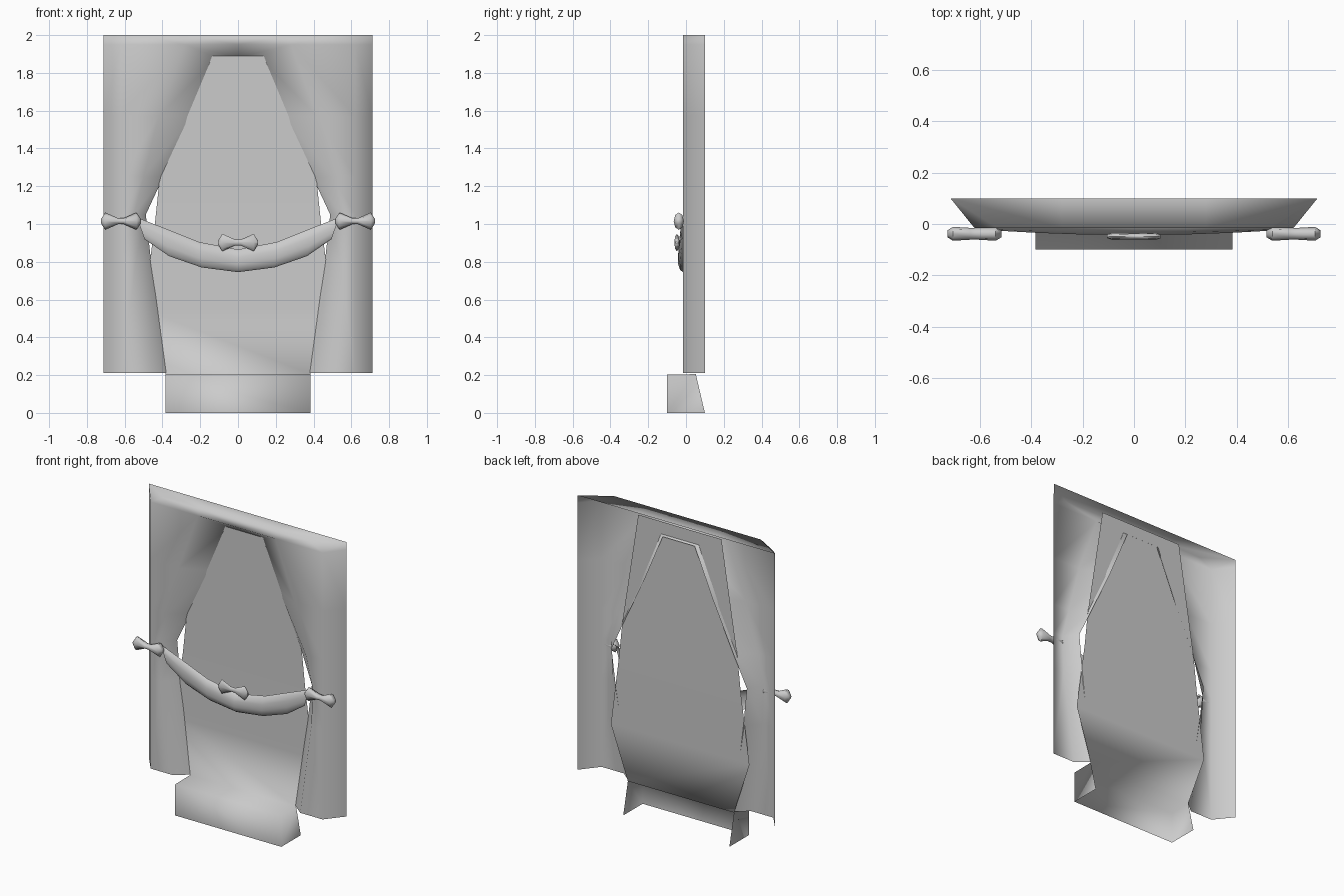
import bpy, bmesh, math

if "Cube" in bpy.data.objects:
    bpy.data.objects.remove(bpy.data.objects["Cube"])


def finish(name, bm, angle=None):
    bmesh.ops.remove_doubles(bm, verts=bm.verts, dist=0.0005)
    bmesh.ops.recalc_face_normals(bm, faces=bm.faces)
    mesh = bpy.data.meshes.new(name)
    bm.to_mesh(mesh)
    bm.free()
    obj = bpy.data.objects.new(name, mesh)
    bpy.context.collection.objects.link(obj)
    for p in mesh.polygons:
        p.use_smooth = True
    if angle:
        bpy.context.view_layer.objects.active = obj
        obj.select_set(True)
        bpy.ops.object.shade_smooth_by_angle(angle=math.radians(angle))
        obj.select_set(False)
    return obj


def loft(bm, rows, closed=False, caps=False):
    """Bridge consecutive rows of points with quads."""
    vs = [[bm.verts.new(p) for p in r] for r in rows]
    n = len(rows[0])
    for a, b in zip(vs, vs[1:]):
        for i in range(n if closed else n - 1):
            j = (i + 1) % n
            bm.faces.new((a[i], a[j], b[j], b[i]))
    if caps:
        bm.faces.new(vs[0])
        bm.faces.new(vs[-1][::-1])


# Curtain: opening edge, inner fold, outer fold, back edge
F = -0.015
drape = [(.115, .075, 1.88, .28, .62, 1.95)]
for z, xi, yi, xb in [(1.57, .245, .075, .42), (1.25, .395, .075, .50),
                      (1.05, .488, .07, .55), (.80, .46, .065, .54), (.21, .38, .05, .46)]:
    drape.append((xi, yi, z, xb, .62, z))
side = [[(xi, yi, zi), (xb, F, z), (xa, F, z), (.713, .1, z)] for xi, yi, zi, xb, xa, z in drape]
bm = bmesh.new()
for s in (1, -1):
    def m(pts):
        return [(s * x, y, z) for x, y, z in pts]
    loft(bm, [m(r) for r in side])
    # pelmet centre and flat top
    loft(bm, [m([(0, .075, 1.88), (0, F, 1.95), (0, F, 2), (0, .1, 2)]),
              m([side[0][0], side[0][1], (.28, F, 2), (.28, .1, 2)])])
    loft(bm, [m([side[0][1], (.28, F, 2), (.28, .1, 2)]),
              m([side[0][2], (.53, F, 2), (.713, .1, 2)])])
    bm.faces.new([bm.verts.new(p) for p in m([side[0][2], (.53, F, 2), (.713, .1, 2), side[0][3]])])
finish("curtain", bm)

# Back panel flowing into the open-backed sill box
bm = bmesh.new()
profile = [(.30, .063, 1.97), (.415, .063, 1.24), (.44, .063, 1.0), (.50, .06, .55),
           (.383, .052, .205), (.383, -.1, .203), (.383, -.1, 0)]
loft(bm, [[(-x, y, z), (x, y, z)] for x, y, z in profile])
for s in (1, -1):
    pts = [(.052, .205), (-.1, .203), (-.1, 0), (.1, 0)]
    bm.faces.new([bm.verts.new((s * .383, y, z)) for y, z in pts])
finish("panel_and_sill", bm)

# Draped swag, a half-round crescent
right = [(0, .865, .745, .028), (.2, .905, .77, .027), (.38, .98, .83, .02), (.515, 1.035, .92, .012)]
stations = [(-x, t, b, d) for x, t, b, d in right[:0:-1]] + right
rows = []
for x, top, bot, depth in stations:
    row = []
    for k in range(6):
        a = math.pi * k / 5
        slant = .02 * (x / .52) * math.cos(a)
        row.append((x + slant, F - depth * math.sin(a),
                    (top + bot) / 2 + (top - bot) / 2 * math.cos(a)))
    rows.append(row)
bm = bmesh.new()
loft(bm, rows)
finish("swag", bm)


# Bows
def bow(name, cx, cy, cz, thick):
    rings = [(-.105, .5, .012), (-.083, 1, .046), (-.015, .85, .016),
             (.015, .85, .016), (.083, 1, .046), (.105, .5, .012)]
    rows = []
    for x, ky, rz in rings:
        rows.append([(cx + x, cy + thick * ky * math.cos(math.tau * k / 8),
                      cz + rz * math.sin(math.tau * k / 8)) for k in range(8)])
    b = bmesh.new()
    loft(b, rows, True, True)
    finish(name, b, 60)


bow("left_bow", -.62, -.038, 1.015, .027)
bow("right_bow", .62, -.038, 1.015, .027)
bow("centre_bow", 0, -.048, .902, .014)
